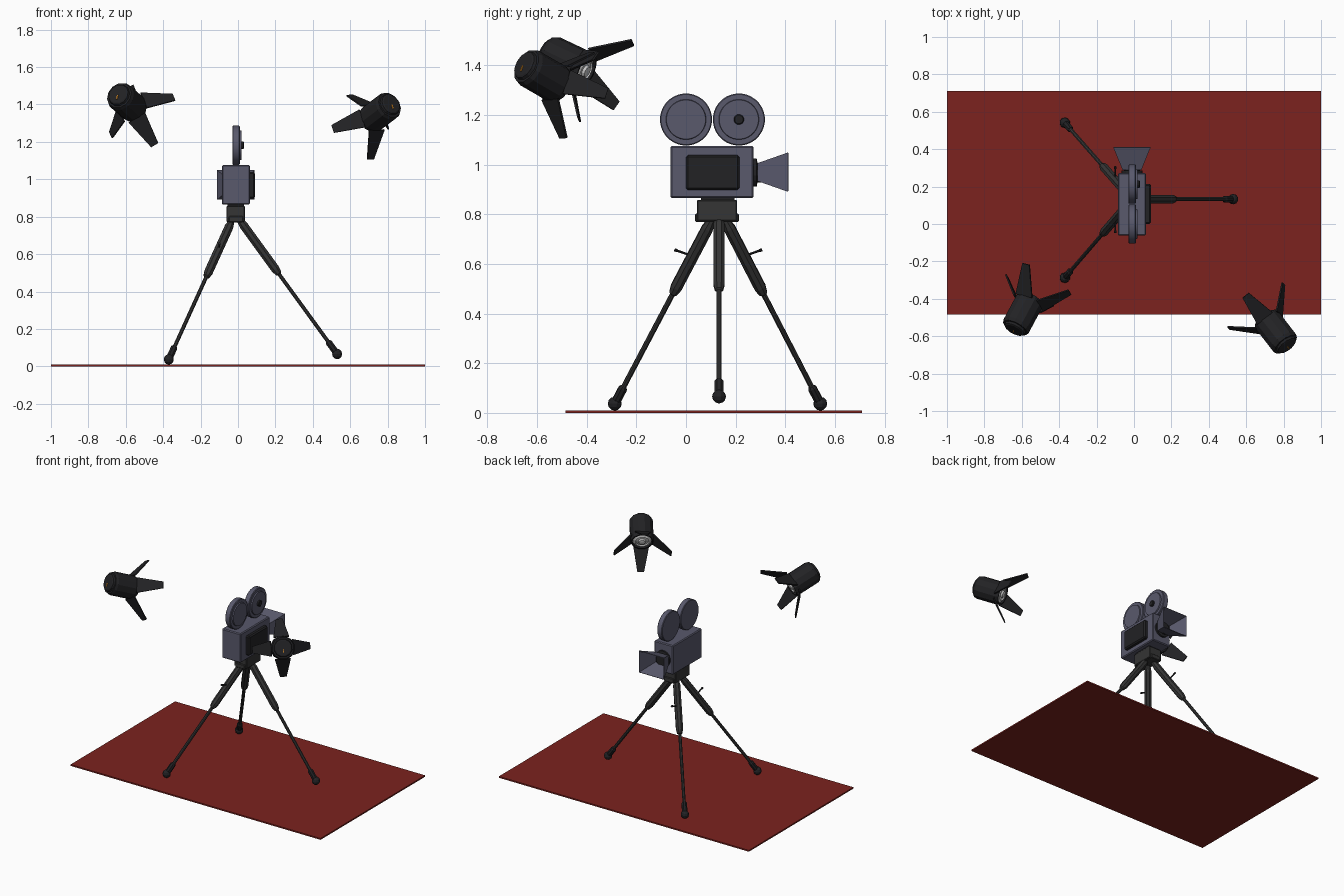
import bpy, bmesh, math
from mathutils import Vector, Matrix

if "Cube" in bpy.data.objects:
    bpy.data.objects.remove(bpy.data.objects["Cube"])


def material(name, rgb):
    m = bpy.data.materials.new(name)
    m.diffuse_color = (*rgb, 1)
    m.use_nodes = True
    m.node_tree.nodes["Principled BSDF"].inputs["Base Color"].default_value = m.diffuse_color
    return m


SLATE = material("slate", (0.10, 0.10, 0.15))
BLACK = material("black", (0.016, 0.016, 0.018))
DARK = material("dark_grey", (0.035, 0.035, 0.035))
RED = material("red", (0.20, 0.016, 0.013))
WHITE = material("glass", (0.75, 0.75, 0.75))
ORANGE = material("orange", (0.8, 0.3, 0.02))


def finish(name, bm, mat, matrix=None, smooth=False):
    bmesh.ops.recalc_face_normals(bm, faces=bm.faces)
    me = bpy.data.meshes.new(name)
    bm.to_mesh(me)
    bm.free()
    ob = bpy.data.objects.new(name, me)
    bpy.context.collection.objects.link(ob)
    me.materials.append(mat)
    if matrix:
        ob.matrix_world = matrix
    if smooth:
        bpy.ops.object.select_all(action='DESELECT')
        ob.select_set(True)
        bpy.context.view_layer.objects.active = ob
        bpy.ops.object.shade_smooth_by_angle(angle=math.radians(35))
    return ob


def box(name, lo, hi, mat, bevel=0.0, matrix=None):
    bm = bmesh.new()
    bmesh.ops.create_cube(bm, size=1)
    lo, hi = Vector(lo), Vector(hi)
    for v in bm.verts:
        v.co = Vector((lo[i] + hi[i]) / 2 + v.co[i] * (hi[i] - lo[i]) for i in range(3))
    if bevel:
        bmesh.ops.bevel(bm, geom=bm.edges[:], offset=bevel, segments=1, affect='EDGES')
    return finish(name, bm, mat, matrix)


def lathe(name, profile, sides, mat, matrix, smooth=False):
    """Spin (radius, height) points round local z, capping both ends."""
    bm = bmesh.new()
    rings = []
    for r, h in profile:
        rings.append([bm.verts.new((r * math.cos(a), r * math.sin(a), h))
                      for a in (2 * math.pi * (k + 0.5) / sides for k in range(sides))])
    for p, q in zip(rings, rings[1:]):
        for k in range(sides):
            n = (k + 1) % sides
            bm.faces.new((p[k], p[n], q[n], q[k]))
    bm.faces.new(rings[0])
    bm.faces.new(rings[-1])
    return finish(name, bm, mat, matrix, smooth)


def aim(origin, direction):
    """Frame with local z along direction and local y as upright as possible."""
    d = Vector(direction).normalized()
    x = Vector((0, 0, 1)).cross(d).normalized()
    m = Matrix((x, d.cross(x), d)).transposed().to_4x4()
    m.translation = origin
    return m


CX, CY = -0.011, 0.127

# Carpet
box("carpet", (-1, -0.485, 0), (1, 0.71, 0.01), RED)

# Camera body and side door
box("camera_body", (-0.086, -0.062, 0.865), (0.064, 0.272, 1.076), SLATE, 0.006)
box("side_door", (0.05, 0.0, 0.898), (0.09, 0.215, 1.038), BLACK, 0.008)

# Film reels
side = Matrix.Rotation(math.pi / 2, 4, 'Y')
for tag, y in (("rear", 0.0), ("forward", 0.213)):
    m = Matrix.Translation((0, y, 1.182)) @ side
    lathe(tag + "_reel", [(0.101, -0.03), (0.105, -0.026), (0.105, 0.006), (0.101, 0.01),
                          (0.081, 0.01), (0.079, 0.018)], 32, SLATE, m, True)
lathe("reel_hub", [(0.021, 0.015), (0.021, 0.028), (0.017, 0.031)], 12, BLACK, m)

# Lens barrel and hood
lathe("lens_barrel", [(0.057, 0.265), (0.057, 0.285), (0.04, 0.288), (0.04, 0.305)], 16, BLACK,
      aim((CX, 0, 0.968), (0, 1, 0)))
bm = bmesh.new()
rings = []
for y, w, h in ((0.288, 0.05, 0.036), (0.41, 0.1, 0.079)):
    rings.append([bm.verts.new((CX + sx * w, y, 0.97 + sz * h))
                  for sx, sz in ((-1, -1), (1, -1), (1, 1), (-1, 1))])
for k in range(4):
    n = (k + 1) % 4
    bm.faces.new((rings[0][k], rings[0][n], rings[1][n], rings[1][k]))
hood = finish("lens_hood", bm, SLATE)
hood.modifiers.new("wall", 'SOLIDIFY').thickness = 0.005
box("hood_back", (CX - 0.049, 0.288, 0.936), (CX + 0.047, 0.294, 1.004), BLACK)

# Tripod head
box("tripod_head", (-0.062, 0.044, 0.773), (0.037, 0.206, 0.858), DARK, 0.004)
box("head_plate", (-0.055, 0.06, 0.855), (0.033, 0.195, 0.868), BLACK)
box("head_collar", (-0.05, 0.037, 0.77), (0.028, 0.213, 0.803), DARK, 0.004)

# Tripod legs with rubber feet
legs = (("right_leg", (0.0, 0.133, 0.795), (0.53, 0.133, 0.066)),
        ("front_leg", (-0.03, 0.108, 0.785), (-0.37, -0.287, 0.037)),
        ("back_leg", (-0.03, 0.154, 0.785), (-0.37, 0.541, 0.037)))
for name, top, foot in legs:
    top, foot = Vector(top), Vector(foot)
    d = foot - top
    L = d.length
    m = aim(top, d)
    lathe(name, [(0.014, 0), (0.025, 0.05), (0.025, 0.34), (0.018, 0.37), (0.011, 0.375),
                 (0.011, L)], 8, DARK, m)
    lathe(name + "_collar", [(0.012, L - 0.085), (0.019, L - 0.075), (0.019, L)], 8, BLACK, m)
    bm = bmesh.new()
    bmesh.ops.create_uvsphere(bm, u_segments=10, v_segments=6, radius=0.028)
    finish(name + "_foot", bm, BLACK, Matrix.Translation(foot))
    if name != "right_leg":
        s = 1 if foot.y > CY else -1
        lathe(name + "_knob", [(0.005, 0), (0.005, 0.065), (0.007, 0.067), (0.007, 0.078)], 8,
              BLACK, aim(top + d * 0.205, (0, s, 0.35)))


# Studio lamps with four barn doors
def lamp(tag, back, direction, spin, spread):
    m = aim(back, direction)
    lathe(tag + "_lamp_can", [(0.05, -0.004), (0.058, 0.0), (0.062, 0.012), (0.072, 0.012),
                              (0.079, 0.03), (0.079, 0.175), (0.074, 0.2), (0.066, 0.2),
                              (0.062, 0.18)], 12, BLACK, m)
    lathe(tag + "_lamp_lens", [(0.064, 0.178), (0.062, 0.19), (0.046, 0.2), (0.042, 0.192),
                               (0.026, 0.195), (0.022, 0.206), (0.008, 0.21)], 12, WHITE, m)
    box(tag + "_lamp_switch", (-0.003, -0.03, -0.008), (0.003, -0.005, 0), ORANGE, 0, m)
    for k in range(4):
        bm = bmesh.new()
        corners = ((0.072, -0.052, 0.175), (0.072, 0.052, 0.175),
                   (spread, 0.022, 0.298), (spread, -0.022, 0.298))
        bm.faces.new([bm.verts.new(c) for c in corners])
        flap = finish(f"{tag}_barn_door_{k + 1}", bm, BLACK,
                      m @ Matrix.Rotation(math.radians(spin + 90 * k), 4, 'Z'))
        sol = flap.modifiers.new("thickness", 'SOLIDIFY')
        sol.thickness, sol.offset = 0.008, 0


lamp("left", (-0.64, -0.565, 1.453), (0.43, 0.81, -0.385), 57, 0.2)
lamp("right", (0.818, -0.652, 1.402), (-0.556, 0.72, -0.417), 87, 0.188)
